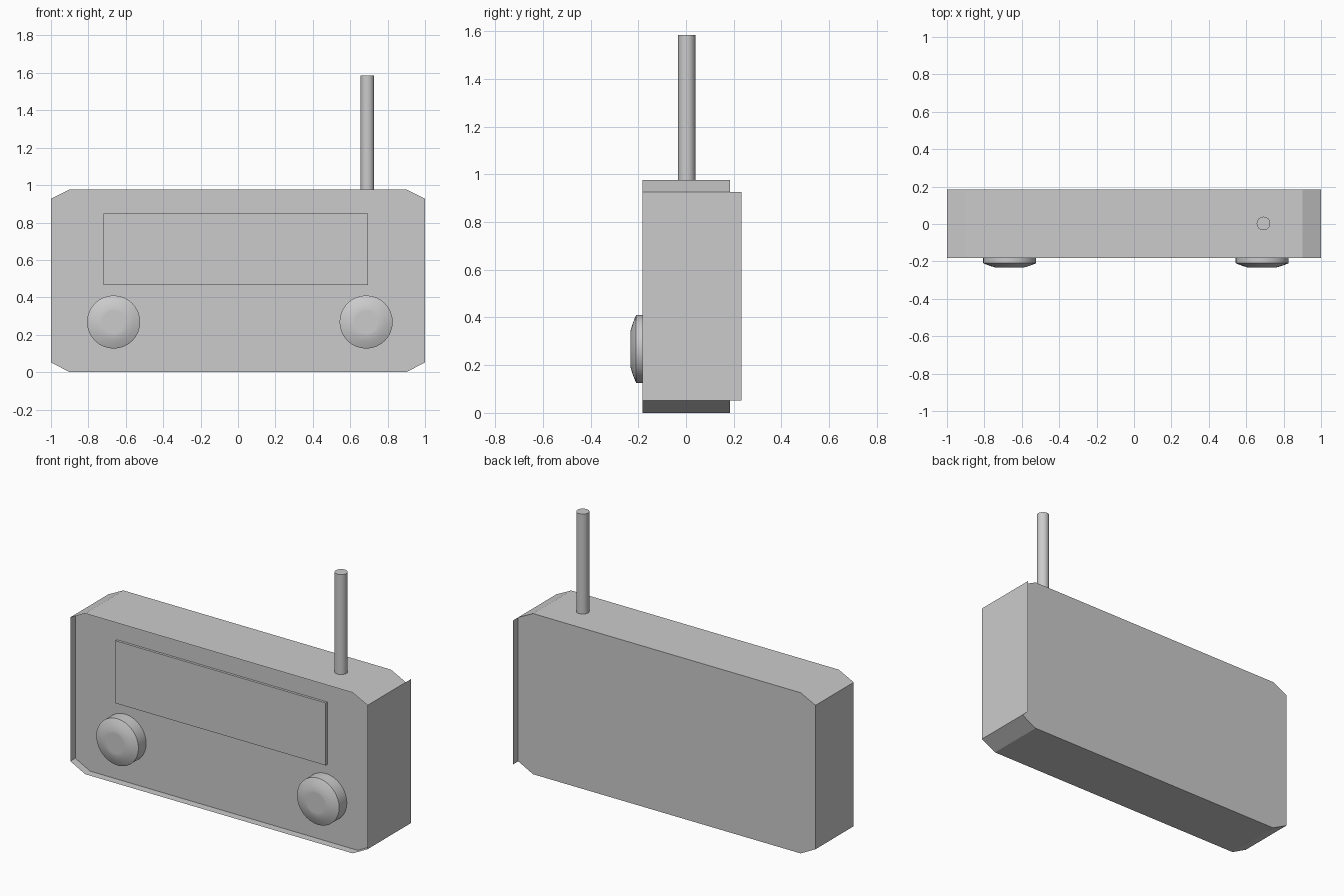
import bpy, bmesh, math

if "Cube" in bpy.data.objects:
    bpy.data.objects.remove(bpy.data.objects["Cube"])

Y_FRONT, Y_BACK, Y_FACE = -0.183, 0.184, -0.135
OUTLINE = [(-0.9, 0), (0.9, 0), (1, 0.052), (1, 0.927),
           (0.9, 0.977), (-0.9, 0.977), (-1, 0.927), (-1, 0.052)]


def finish(name, bm, smooth=False):
    mesh = bpy.data.meshes.new(name)
    bm.to_mesh(mesh)
    bm.free()
    ob = bpy.data.objects.new(name, mesh)
    bpy.context.collection.objects.link(ob)
    if smooth:
        bpy.ops.object.select_all(action='DESELECT')
        ob.select_set(True)
        bpy.context.view_layer.objects.active = ob
        bpy.ops.object.shade_smooth_by_angle(angle=math.radians(25))
    return ob


def panel(name, y, flip):
    bm = bmesh.new()
    pts = OUTLINE[::-1] if flip else OUTLINE
    bm.faces.new([bm.verts.new((x, y, z)) for x, z in pts])
    return finish(name, bm)


def turned(name, profile, location, front=False, sides=32):
    """Capped turned part from (radius, height) pairs; front=True points it to -y."""
    bm = bmesh.new()
    rings = []
    for r, h in profile:
        ring = []
        for i in range(sides):
            a = 2 * math.pi * i / sides
            c, s = r * math.cos(a), r * math.sin(a)
            ring.append(bm.verts.new((c, -h, s) if front else (c, s, h)))
        rings.append(ring)
    for a, b in zip(rings, rings[1:]):
        for i in range(sides):
            j = (i + 1) % sides
            bm.faces.new((a[i], a[j], b[j], b[i]))
    bm.faces.new(rings[0][::-1])
    bm.faces.new(rings[-1])
    bmesh.ops.recalc_face_normals(bm, faces=bm.faces)
    finish(name, bm, True).location = location


# Thin outer shell; the right side panel reaches past the back
bm = bmesh.new()
for i, (x0, z0) in enumerate(OUTLINE):
    x1, z1 = OUTLINE[(i + 1) % len(OUTLINE)]
    back = 0.233 if x0 == x1 == 1 else Y_BACK
    bm.faces.new([bm.verts.new(p) for p in
                  ((x0, Y_FRONT, z0), (x0, back, z0), (x1, back, z1), (x1, Y_FRONT, z1))])
bmesh.ops.remove_doubles(bm, verts=bm.verts, dist=0.0001)
bmesh.ops.recalc_face_normals(bm, faces=bm.faces)
finish("case_shell", bm)

# Recessed front and flush back
panel("front_panel", Y_FACE, False)
panel("back_panel", Y_BACK, True)

# Raised display plate
bm = bmesh.new()
bmesh.ops.create_cube(bm, size=1)
bmesh.ops.scale(bm, vec=(1.415, 0.03, 0.38), verts=bm.verts)
finish("display_plate", bm).location = (-0.0125, Y_FACE, 0.657)

# Domed knobs
for side, x in (("left", -0.665), ("right", 0.685)):
    turned(side + "_knob", [(0.142, 0.13), (0.142, 0.209), (0.134, 0.213),
                            (0.105, 0.224), (0.075, 0.233), (0.06, 0.233)],
           (x, 0, 0.268), front=True)

# Antenna
turned("antenna", [(0.036, 0.96), (0.036, 1.585)], (0.692, 0.003, 0))
